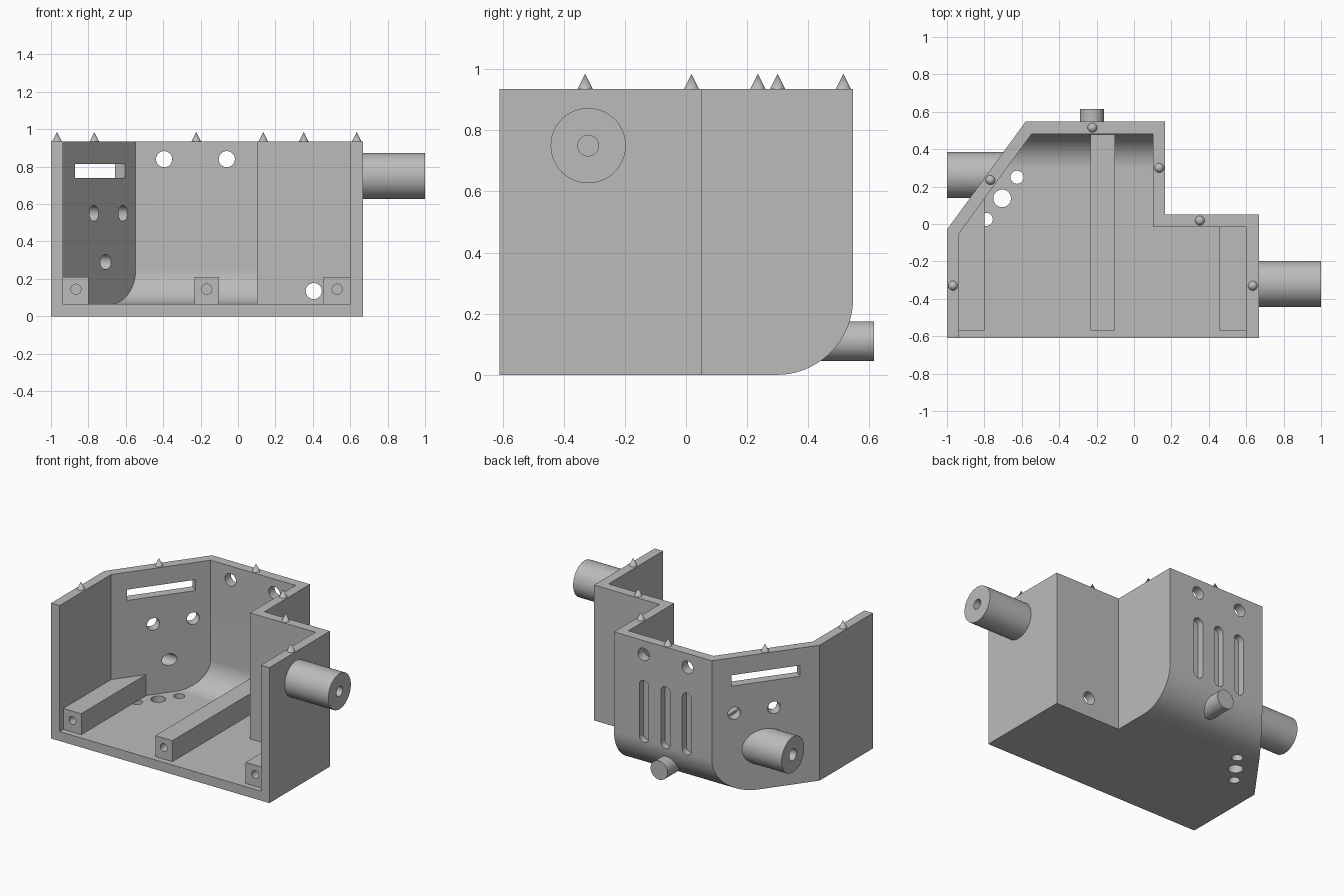
import bpy
import bmesh
from math import cos, sin, pi, radians
from mathutils import Vector

default = bpy.data.objects.get("Cube")
if default:
    bpy.data.objects.remove(default)

grey = bpy.data.materials.new("plain_grey")
grey.use_nodes = True
COLOUR = (0.5, 0.5, 0.5, 1)
grey.diffuse_color = COLOUR
grey.node_tree.nodes["Principled BSDF"].inputs["Base Color"].default_value = COLOUR


def finish(name, bm):
    bmesh.ops.recalc_face_normals(bm, faces=bm.faces[:])
    mesh = bpy.data.meshes.new(name)
    bm.to_mesh(mesh)
    bm.free()
    mesh.materials.append(grey)
    obj = bpy.data.objects.new(name, mesh)
    bpy.context.collection.objects.link(obj)
    return obj


def prism(name, points, sweep):
    """Solid made by sweeping a flat outline along a vector."""
    bm = bmesh.new()
    face = bm.faces.new([bm.verts.new(p) for p in points])
    moved = bmesh.ops.extrude_face_region(bm, geom=[face], use_keep_orig=True)
    verts = [g for g in moved["geom"] if isinstance(g, bmesh.types.BMVert)]
    bmesh.ops.translate(bm, verts=verts, vec=sweep)
    return finish(name, bm)


def rod(name, start, end, radius, tip=None):
    """Cylinder or cone between two points."""
    start, end = Vector(start), Vector(end)
    axis = end - start
    bm = bmesh.new()
    bmesh.ops.create_cone(bm, cap_ends=True, segments=48, radius1=radius,
                          radius2=radius if tip is None else tip, depth=axis.length)
    bm.transform(axis.to_track_quat("Z", "Y").to_matrix().to_4x4())
    bmesh.ops.translate(bm, verts=bm.verts[:], vec=(start + end) / 2)
    return finish(name, bm)


def combine(target, tool, operation="DIFFERENCE", keep=False):
    mod = target.modifiers.new("combine", "BOOLEAN")
    mod.operation = operation
    mod.solver = "EXACT"
    mod.object = tool
    bpy.context.view_layer.objects.active = target
    bpy.ops.object.modifier_apply(modifier=mod.name)
    if not keep:
        bpy.data.objects.remove(tool)


def hollow_form(name, plan, front, back, floor, top, radius):
    """Plan outline swept upward, with the rear bottom edge rounded."""
    form = prism(name, [(x, y, floor) for x, y in plan], (0, 0, top - floor))
    cy, cz = back - radius, floor + radius
    side = [(front - 0.1, floor - 0.0)]
    side += [(cy + radius * sin(a), cz - radius * cos(a))
             for a in (i * pi / 48 for i in range(25))]
    side += [(back, top + 0.1), (front - 0.1, top + 0.1)]
    trim = prism("trim", [(-2, y, z) for y, z in side], (4, 0, 0))
    combine(form, trim, "INTERSECT")
    return form


# Outer shell and the space inside it
WALL, HEIGHT, FRONT, BACK = 0.065, 0.935, -0.61, 0.547
housing = hollow_form("housing", [(-1, FRONT), (0.667, FRONT), (0.667, 0.05), (0.167, 0.05),
                                  (0.167, BACK), (-0.58, BACK), (-1, -0.03)],
                      FRONT, BACK, 0, HEIGHT, 0.25)
cavity = hollow_form("cavity", [(-0.935, -0.7), (0.602, -0.7), (0.602, -0.015), (0.102, -0.015),
                                (0.102, BACK - WALL), (-0.547, BACK - WALL), (-0.935, -0.05)],
                     -0.7, BACK - WALL, WALL, 1.1, 0.185)

# Side pegs and the small rear peg, joined to the shell before hollowing
for start, end, radius in [((0.55, -0.32, 0.75), (1, -0.32, 0.75), 0.123),
                           ((-0.6, 0.262, 0.29), (-1, 0.262, 0.29), 0.123),
                           ((-0.225, 0.3, 0.11), (-0.225, 0.615, 0.11), 0.065)]:
    combine(housing, rod("peg", start, end, radius), "UNION")
combine(housing, cavity, keep=True)

# Peg bores: one blind, one through the slanted wall
combine(housing, rod("bore", (0.8, -0.32, 0.75), (1.1, -0.32, 0.75), 0.034))
combine(housing, rod("bore", (-0.5, 0.262, 0.29), (-1.1, 0.262, 0.29), 0.04))

# Round holes in the rear walls
for x, y, z in [(-0.395, BACK, 0.84), (-0.06, BACK, 0.84), (0.405, 0.05, 0.135)]:
    combine(housing, rod("hole", (x, y - 0.12, z), (x, y + 0.1, z), 0.043))

# Drain holes in the floor
for x, y, radius in [(-0.625, 0.25, 0.035), (-0.705, 0.137, 0.047), (-0.79, 0.025, 0.035)]:
    combine(housing, rod("drain", (x, y, -0.1), (x, y, 0.12), radius))

# Blind upright slots on the outside of the rear wall
for x in (-0.39, -0.227, -0.062):
    r, low, high = 0.036, 0.27, 0.625
    ring = []
    for z, turn in ((high, 0), (low, pi)):
        ring += [(x + r * cos(turn + i * pi / 16), BACK - 0.045, z + r * sin(turn + i * pi / 16))
                 for i in range(17)]
    combine(housing, prism("slot", ring, (0, 0.2, 0)))

# Window and two holes square to the slanted wall
along = Vector((0.388, 0.532, 0)).normalized()
outward = Vector((-along.y, along.x, 0))


def on_slant(x, z):
    return Vector((-0.935, -0.05, z)) + along * ((x + 0.935) / along.x)


for x in (-0.77, -0.615):
    p = on_slant(x, 0.55)
    combine(housing, rod("hole", p - outward * 0.05, p + outward * 0.15, 0.042))
corners = [on_slant(x, z) - outward * 0.05
           for x, z in ((-0.872, 0.74), (-0.605, 0.74), (-0.605, 0.815), (-0.872, 0.815))]
combine(housing, prism("window", corners, outward * 0.2))

# Floor rails with a screw hole in the front end, trimmed to the cavity
rails = []
for name, x0, x1 in [("right_rail", -1, -0.798), ("middle_rail", -0.232, -0.102),
                     ("left_rail", 0.458, 0.7)]:
    rail = prism(name, [(x0, -0.57, 0), (x1, -0.57, 0), (x1, -0.57, 0.21), (x0, -0.57, 0.21)],
                 (0, 1.2, 0))
    combine(rail, cavity, "INTERSECT", keep=True)
    xs = [v.co.x for v in rail.data.vertices]
    mid = (min(xs) + max(xs)) / 2
    combine(rail, rod("screw_hole", (mid, -0.7, 0.145), (mid, -0.37, 0.145), 0.027))
    rails.append(rail)
bpy.data.objects.remove(cavity)

# Small cone pins along the top rim
pins = [rod("rim_pin", (x, y, HEIGHT - 0.002), (x, y, 0.985), 0.026, 0)
        for x, y in [(-0.968, -0.33), (-0.768, 0.235), (-0.223, 0.515),
                     (0.135, 0.3), (0.352, 0.018), (0.635, -0.33)]]

# Smooth the round surfaces and keep the edges sharp
bpy.ops.object.select_all(action="DESELECT")
for obj in [housing] + rails + pins:
    obj.select_set(True)
bpy.context.view_layer.objects.active = housing
bpy.ops.object.shade_smooth_by_angle(angle=radians(30))
